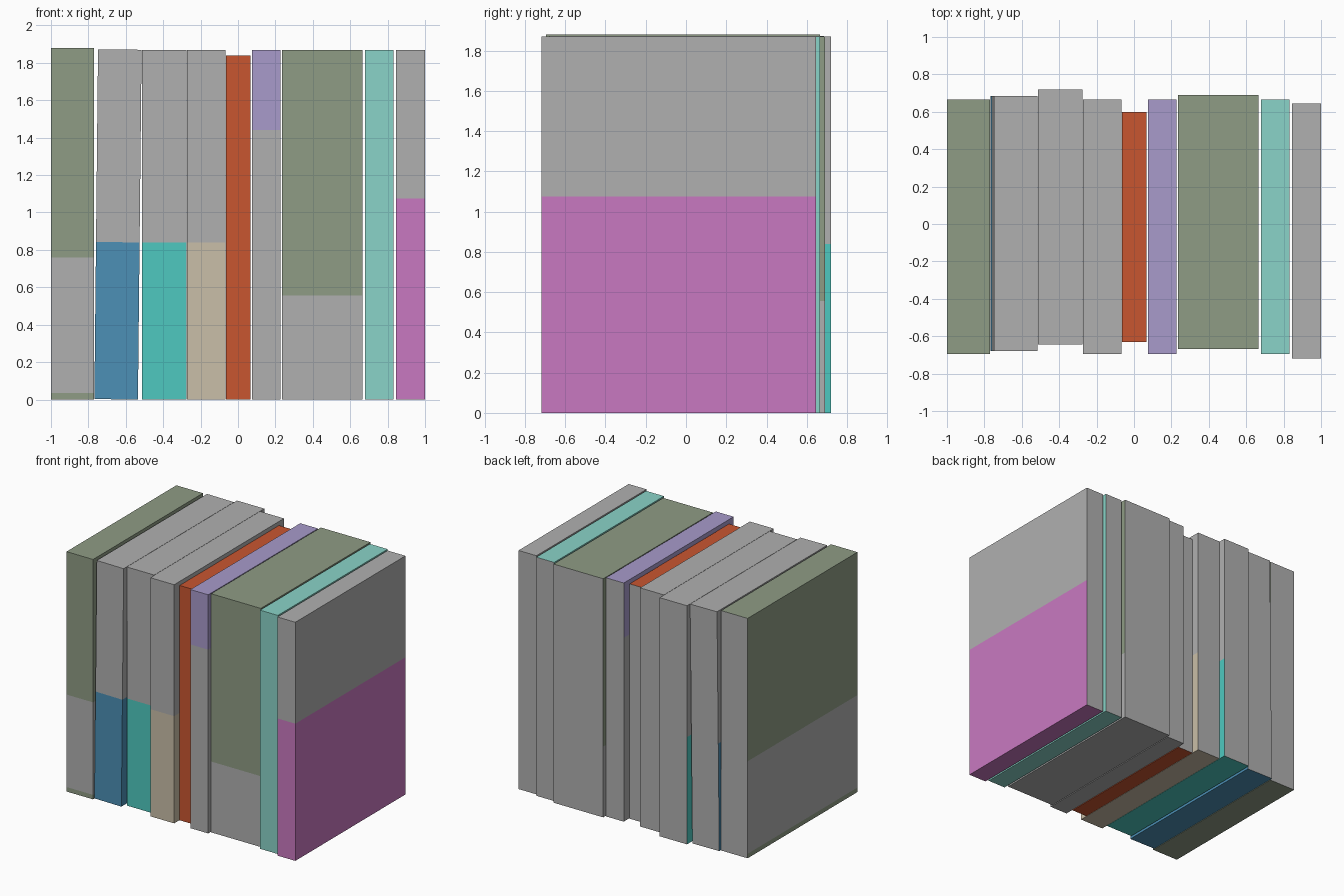
import bpy, bmesh
from mathutils import Matrix, Vector

if "Cube" in bpy.data.objects:
    bpy.data.objects.remove(bpy.data.objects["Cube"])


def linear(c):
    return tuple((v / 255 / 12.92) if v < 11 else ((v / 255 + 0.055) / 1.055) ** 2.4 for v in c)


def material(name, rgb):
    m = bpy.data.materials.new(name)
    m.diffuse_color = (*linear(rgb), 1)
    m.use_nodes = True
    m.node_tree.nodes["Principled BSDF"].inputs["Base Color"].default_value = m.diffuse_color
    return m


MATS = {n: material(n, c) for n, c in {
    "grey": (176, 176, 176), "sage": (143, 156, 133), "blue": (76, 144, 182),
    "turquoise": (78, 201, 192), "beige": (202, 191, 168), "orange": (201, 86, 48),
    "lavender": (168, 155, 203), "mint": (138, 212, 200), "magenta": (201, 121, 193)}.items()}


def book(name, x0, x1, y0, y1, bands, lean=0.0):
    """Box split into horizontal colour bands (top height, colour); the back stays grey."""
    me = bpy.data.meshes.new(name)
    names = list(dict.fromkeys(["grey"] + [c for _, c in bands]))
    for n in names:
        me.materials.append(MATS[n])
    bm = bmesh.new()
    rings = [[bm.verts.new((x, y, z)) for x, y in ((x0, y0), (x1, y0), (x1, y1), (x0, y1))]
             for z in [0] + [t for t, _ in bands]]
    for (_, colour), lo, hi in zip(bands, rings, rings[1:]):
        for i in range(4):
            j = (i + 1) % 4
            f = bm.faces.new((lo[i], lo[j], hi[j], hi[i]))
            f.material_index = 0 if i == 2 else names.index(colour)
    bm.faces.new(rings[0][::-1]).material_index = names.index(bands[0][1])
    bm.faces.new(rings[-1]).material_index = names.index(bands[-1][1])
    # lean about the lower right edge
    if lean:
        bmesh.ops.rotate(bm, verts=bm.verts, cent=Vector((x1, 0, 0)),
                         matrix=Matrix.Rotation(lean, 3, 'Y'))
    bm.to_mesh(me)
    bm.free()
    bpy.context.collection.objects.link(bpy.data.objects.new(name, me))


# Row of books, left to right
H = 1.87
book("sage_book_left", -1.0, -0.77, -0.695, 0.665, [(0.035, "sage"), (0.76, "grey"), (1.88, "sage")])
book("blue_book", -0.768, -0.535, -0.68, 0.685, [(0.84, "blue"), (H, "grey")], lean=0.0105)
book("turquoise_book", -0.513, -0.276, -0.643, 0.72, [(0.84, "turquoise"), (H, "grey")])
book("beige_book", -0.274, -0.067, -0.695, 0.665, [(0.84, "beige"), (H, "grey")])
book("orange_book", -0.065, 0.068, -0.63, 0.60, [(1.84, "orange")])
book("lavender_book", 0.074, 0.228, -0.695, 0.665, [(1.44, "grey"), (H, "lavender")])
book("sage_book_thick", 0.235, 0.665, -0.668, 0.69, [(0.555, "grey"), (H, "sage")])
book("mint_book", 0.678, 0.832, -0.695, 0.665, [(H, "mint")])
book("magenta_book", 0.845, 1.0, -0.718, 0.645, [(1.075, "magenta"), (H, "grey")])
